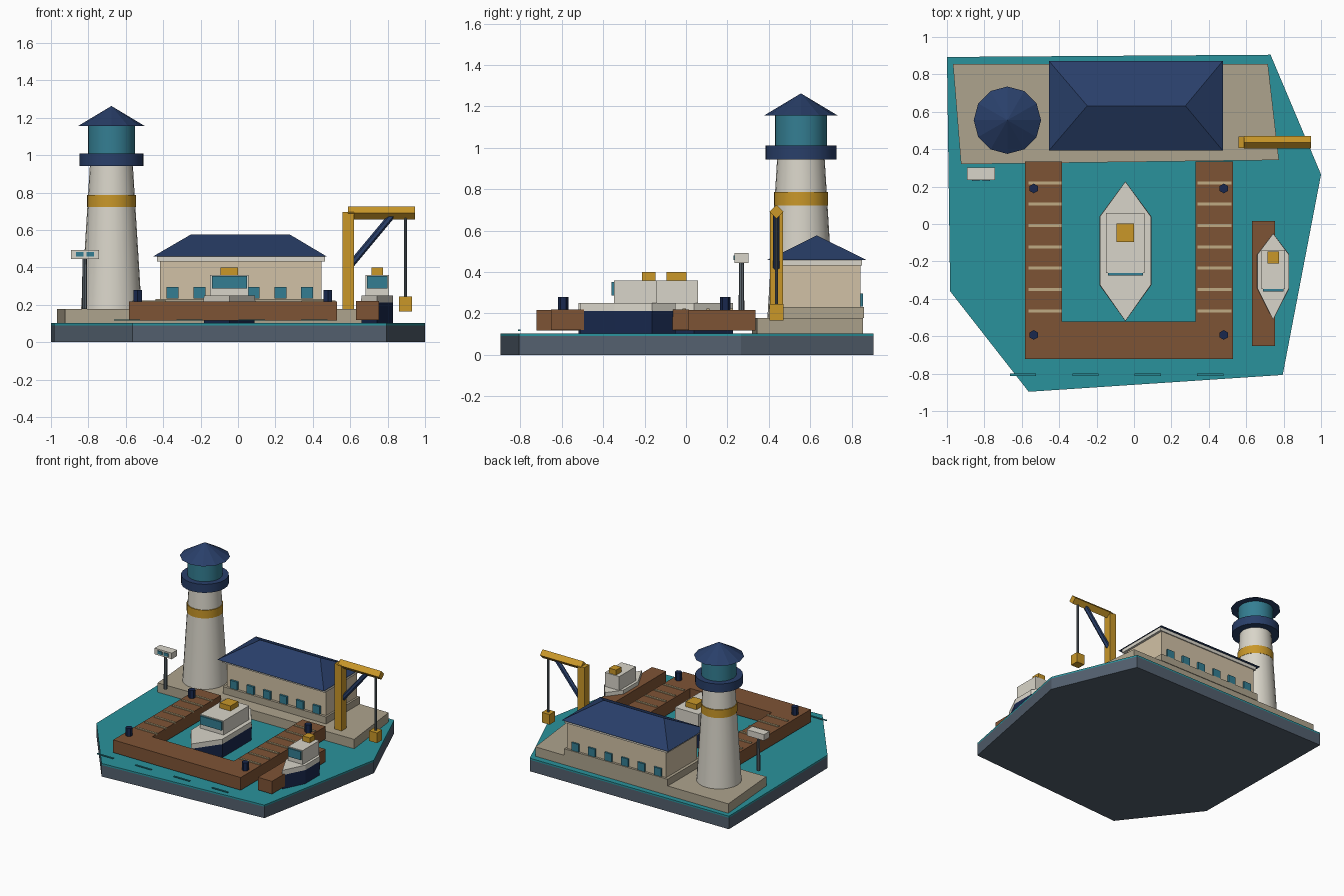
import bpy, bmesh, math
from mathutils import Vector

if "Cube" in bpy.data.objects:
    bpy.data.objects.remove(bpy.data.objects["Cube"])


def mat(name, r, g, b):
    m = bpy.data.materials.new(name)
    m.diffuse_color = (*[(c / 255) ** 2.2 for c in (r, g, b)], 1)
    m.use_nodes = True
    m.node_tree.nodes["Principled BSDF"].inputs["Base Color"].default_value = m.diffuse_color
    return m


SLATE = mat("slate", 84, 96, 110)
WATER = mat("water", 46, 145, 155)
STONE = mat("stone", 172, 162, 140)
WALL = mat("wall", 208, 192, 164)
WHITE = mat("white", 216, 212, 200)
NAVY = mat("navy", 45, 65, 105)
HULL = mat("hull_navy", 30, 44, 78)
GLASS = mat("glass", 55, 125, 145)
GOLD = mat("gold", 200, 150, 45)
WOOD = mat("wood", 125, 84, 56)
SLAT = mat("slat", 190, 170, 130)
STEEL = mat("steel", 95, 105, 112)


def finish(name, bm, material):
    bmesh.ops.recalc_face_normals(bm, faces=bm.faces)
    me = bpy.data.meshes.new(name)
    bm.to_mesh(me)
    bm.free()
    me.materials.append(material)
    ob = bpy.data.objects.new(name, me)
    bpy.context.collection.objects.link(ob)
    return ob


def prism(name, pts, z0, z1, material, top=None):
    """Extrude an outline; an optional second outline shapes the top."""
    bm = bmesh.new()
    lo = [bm.verts.new((x, y, z0)) for x, y in pts]
    hi = [bm.verts.new((x, y, z1)) for x, y in (top or pts)]
    bm.faces.new(lo)
    bm.faces.new(hi)
    n = len(pts)
    for i in range(n):
        j = (i + 1) % n
        bm.faces.new((lo[i], lo[j], hi[j], hi[i]))
    return finish(name, bm, material)


def box(name, x0, x1, y0, y1, z0, z1, material):
    return prism(name, [(x0, y0), (x1, y0), (x1, y1), (x0, y1)], z0, z1, material)


def cyl(name, p, q, r0, r1, n, material, smooth=False):
    """Cylinder or cone between two points."""
    p, q = Vector(p), Vector(q)
    d = q - p
    bm = bmesh.new()
    bmesh.ops.create_cone(bm, cap_ends=True, segments=n, radius1=r0, radius2=r1, depth=d.length)
    ob = finish(name, bm, material)
    ob.location = (p + q) / 2
    ob.rotation_euler = d.to_track_quat('Z', 'Y').to_euler()
    if smooth:
        bpy.ops.object.select_all(action='DESELECT')
        ob.select_set(True)
        bpy.context.view_layer.objects.active = ob
        bpy.ops.object.shade_smooth_by_angle()
    return ob


# Base slab, water sheet and stone quay
shore = [(-1, .893), (.73, .905), (1, .265), (.795, -.807), (-.563, -.897), (-.983, -.36)]
prism("base_slab", shore, 0, .09, SLATE)
prism("water", shore, .09, .103, WATER)
prism("quay", [(-.968, .855), (.716, .855), (.775, .342), (-.925, .32)], .1, .177, STONE)
for i in range(4):
    x = -.594 + i * .334
    box(f"ripple_{i}", x - .07, x + .07, -.812, -.8, .116, .122, WATER)

# Lighthouse
LX, LY = -.677, .555


def tower(name, z0, z1, r0, r1, material, n=24):
    cyl(name, (LX, LY, z0), (LX, LY, z1), r0, r1, n, material, n > 12)


tower("lighthouse_tower", .177, .945, .162, .115, WHITE)
tower("lighthouse_band", .722, .786, .131, .131, GOLD)
tower("lighthouse_gallery", .943, 1.01, .171, .171, NAVY)
tower("lighthouse_lantern", 1.01, 1.157, .126, .126, GLASS)
tower("lighthouse_roof", 1.155, 1.263, .18, 0, NAVY, 12)

# Harbour building with hipped roof
box("building_plinth", -.44, .462, .44, .86, .177, .232, STONE)
box("building_walls", -.417, .447, .46, .842, .232, .44, WALL)
box("building_cornice", -.433, .465, .42, .85, .432, .46, WHITE)
bm = bmesh.new()
a, b, c, d, e, f = [bm.verts.new(v) for v in (
    (-.455, .392, .458), (.475, .392, .458), (.475, .872, .458), (-.455, .872, .458),
    (-.25, .632, .577), (.275, .632, .577))]
for face in ((a, b, c, d), (a, b, f, e), (b, c, f), (c, d, e, f), (d, a, e)):
    bm.faces.new(face)
finish("building_roof", bm, NAVY)
for i in range(6):
    x = -.35 + i * .144
    for side, y in (("front", .455), ("back", .845)):
        box(f"window_{side}_{i}", x - .032, x + .032, y - .011, y + .011, .234, .296, GLASS)

# Lookout signal post
cyl("signal_pole", (-.82, .268, .177), (-.82, .268, .45), .014, .012, 8, STEEL)
box("signal_box", -.893, -.743, .235, .303, .444, .492, WHITE)
for i, x in enumerate((-.845, -.79)):
    box(f"signal_lamp_{i}", x - .02, x + .02, .229, .24, .457, .481, GLASS)

# U-shaped pier with slats and bollards, plus side dock
pier = [(-.583, .335), (-.583, -.723), (.53, -.723), (.53, .335),
        (.328, .335), (.328, -.52), (-.385, -.52), (-.385, .335)]
prism("pier", pier, .117, .217, WOOD)
box("side_dock", .631, .754, -.653, .015, .12, .22, WOOD)
for side, x in (("left", -.474), ("right", .43)):
    for i in range(7):
        y = .22 - i * .114
        box(f"slat_{side}_{i}", x - .09, x + .09, y - .008, y + .008, .21, .224, SLAT)
for x in (-.536, .48):
    for y in (.19, -.593):
        cyl("bollard", (x, y, .215), (x, y, .28), .026, .026, 6, HULL)


# Boats: hull, deck, wheelhouse, window, roof locker
def boat(name, x, ys, w, cab, cw, win, locker, lw):
    y0, y1, y2, y3 = ys

    def outline(s):
        h, k = w * s, .06 * (1 - s)
        return [(x, y0 + k), (x + h, y1 + k), (x + h, y2 - k), (x, y3 - k),
                (x - h, y2 - k), (x - h, y1 + k)]
    prism(name + "_hull", outline(.97), .1, .212, HULL, outline(1))
    prism(name + "_deck", outline(1), .212, .25, WHITE, outline(.98))
    box(name + "_cabin", x - cw, x + cw, *cab, .25, .36, WHITE)
    box(name + "_window", x - win, x + win, cab[0] - .013, cab[0] + .005, .287, .353, GLASS)
    box(name + "_locker", x - lw, x + lw, *locker, .36, .4, GOLD)


boat("ferry", -.046, (-.52, -.326, .04, .228), .139, (-.262, .058), .103, .093, (-.095, .003), .047)
boat("tug", .744, (-.513, -.345, -.163, -.05), .086, (-.347, -.14), .063, .055, (-.212, -.147), .031)

# Dock crane
CY = .437
box("crane_post", .56, .62, CY - .031, CY + .031, .177, .695, GOLD)
cyl("crane_boom", (.588, CY, .691), (.946, CY, .691), .034, .034, 4, GOLD)
cyl("crane_brace", (.6, CY, .41), (.825, CY, .68), .018, .018, 6, NAVY)
cyl("crane_cable", (.896, CY, .24), (.896, CY, .68), .008, .008, 8, STEEL)
box("crane_load", .862, .93, CY - .033, CY + .033, .165, .245, GOLD)
